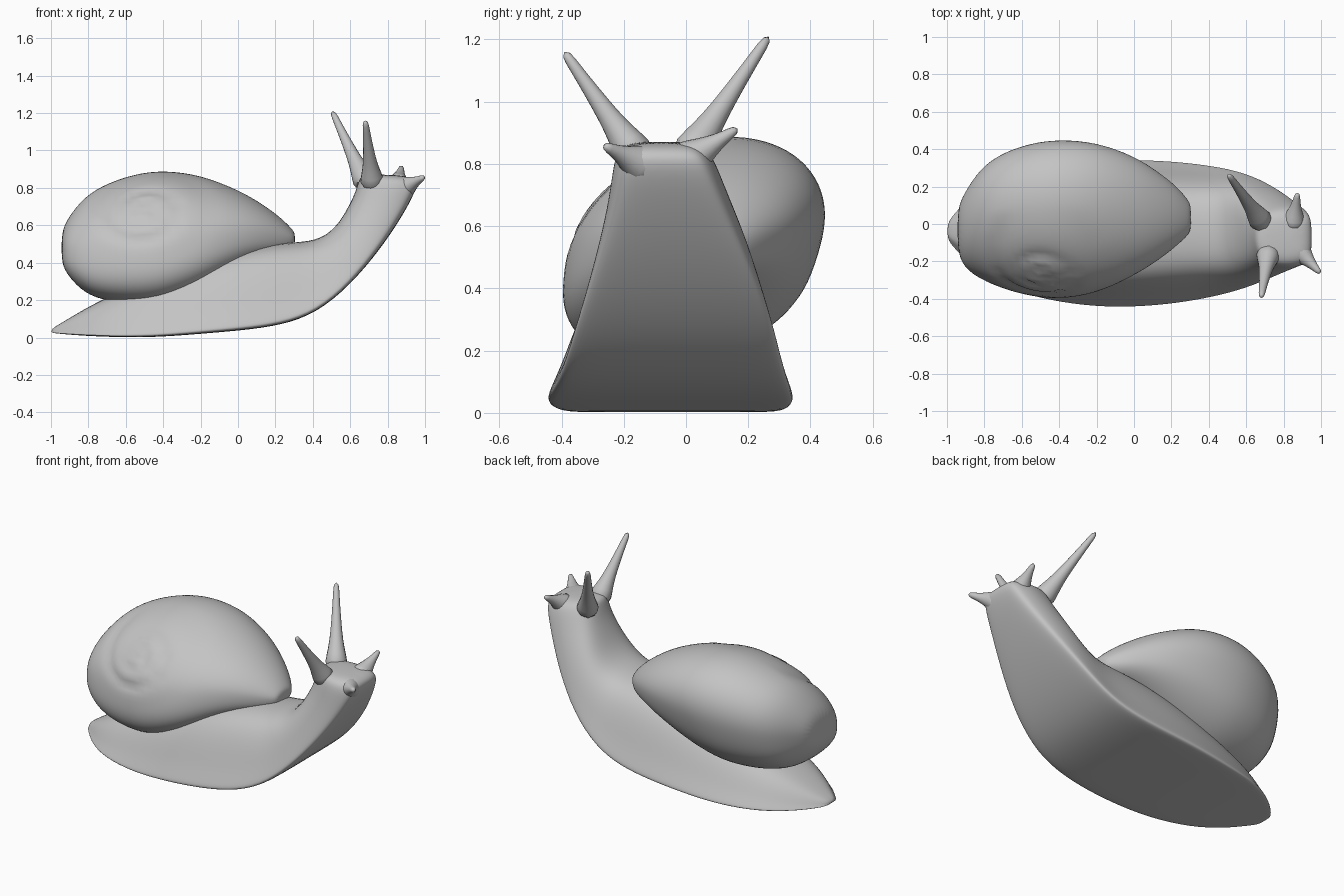
import bpy, bmesh, math
from mathutils import Vector

cube = bpy.data.objects.get("Cube")
if cube:
    bpy.data.objects.remove(cube, do_unlink=True)

# One plain grey for the whole animal
grey = bpy.data.materials.new("soft grey")
grey.use_nodes = True
grey.diffuse_color = (0.55, 0.55, 0.55, 1)
grey.node_tree.nodes["Principled BSDF"].inputs["Base Color"].default_value = grey.diffuse_color


def loft(name, rings, levels=2):
    """Skin a list of equal rings, cap both ends and smooth the result."""
    bm = bmesh.new()
    loops = [[bm.verts.new(p) for p in ring] for ring in rings]
    n = len(loops[0])
    for a, b in zip(loops, loops[1:]):
        for i in range(n):
            j = (i + 1) % n
            bm.faces.new((a[i], a[j], b[j], b[i]))
    bm.faces.new(loops[0])
    bm.faces.new(loops[-1])
    bmesh.ops.recalc_face_normals(bm, faces=bm.faces)
    mesh = bpy.data.meshes.new(name)
    bm.to_mesh(mesh)
    bm.free()
    obj = bpy.data.objects.new(name, mesh)
    bpy.context.collection.objects.link(obj)
    mesh.materials.append(grey)
    bpy.ops.object.select_all(action='DESELECT')
    obj.select_set(True)
    bpy.context.view_layer.objects.active = obj
    sub = obj.modifiers.new("smooth", 'SUBSURF')
    sub.levels = sub.render_levels = levels
    bpy.ops.object.modifier_apply(modifier=sub.name)
    bpy.ops.object.shade_smooth_by_angle(angle=math.radians(50))
    return obj


# Body: half profile (width, height) mirrored into a flat-soled section
half = [(0.5, 0), (0.95, 0), (1.0, 0.03), (0.97, 0.1), (0.87, 0.3),
        (0.76, 0.58), (0.59, 0.87), (0.29, 1.0)]
profile = half + [(-w, h) for w, h in reversed(half)]
# Rounder section that the neck and head blend into
round_half = [(0.4, 0), (0.72, 0.03), (0.84, 0.09), (0.92, 0.18), (1.0, 0.38),
              (0.95, 0.65), (0.75, 0.9), (0.3, 1.0)]
round_profile = round_half + [(-w, h) for w, h in reversed(round_half)]

# Sole x, sole z, back x, back z, centre y, half width, roundness: tail to head
stations = [
    (-1.0, .025, -1.0, .045, -.04, .045, 0),
    (-.95, .02, -.95, .075, -.035, .105, 0),
    (-.86, .012, -.86, .13, -.04, .2, 0),
    (-.7, .003, -.7, .22, -.04, .305, 0),
    (-.45, 0, -.45, .32, -.045, .37, 0),
    (-.2, .02, -.2, .42, -.05, .398, 0),
    (.02, .038, .02, .48, -.05, .398, 0),
    (.23, .065, .25, .51, -.045, .383, 0),
    (.42, .13, .42, .515, -.04, .357, .05),
    (.6, .28, .52, .585, -.035, .322, .2),
    (.76, .47, .58, .68, -.04, .26, .45),
    (.88, .65, .625, .77, -.055, .2, .75),
    (.955, .79, .645, .84, -.07, .165, 1),
    (.95, .84, .66, .865, -.075, .14, 1),
    (.89, .867, .72, .874, -.08, .085, 1),
]
rings = []
for sx, sz, bx, bz, cy, w, t in stations:
    sole, back = Vector((sx, cy, sz)), Vector((bx, cy, bz))
    ring = []
    for flat, rounded in zip(profile, round_profile):
        u, h = Vector(flat).lerp(Vector(rounded), t)
        ring.append(sole.lerp(back, h) + Vector((0, u * w, 0)))
    rings.append(ring)
loft("body", rings)

# Shell: leaning ovals at x, from low y to high y and low z to high z
ovals = [
    (-.945, -.14, .08, .40, .56),
    (-.91, -.23, .16, .33, .64),
    (-.82, -.29, .3, .235, .755),
    (-.7, -.34, .38, .195, .825),
    (-.55, -.38, .43, .18, .875),
    (-.4, -.395, .45, .185, .895),
    (-.2, -.365, .435, .26, .87),
    (0, -.28, .37, .37, .79),
    (.13, -.2, .285, .42, .715),
    (.23, -.12, .205, .445, .64),
    (.29, -.06, .13, .475, .58),
    (.305, -.03, .1, .5, .555),
]
SIDES = 24
rings = []
for x, y0, y1, z0, z1 in ovals:
    ry, rz = (y1 - y0) / 2 * 1.01, (z1 - z0) / 2 * 1.01
    # the lean fades out toward the opening
    lean = 0.27 * min(1, (0.31 - x) / 0.5)
    ring = []
    for i in range(SIDES):
        a = math.tau * i / SIDES
        c, s = math.cos(a), math.sin(a)
        full = 1 if s > 0 else 0.77
        y = (y0 + y1) / 2 + ry * (0.97 * math.copysign(abs(c) ** full, c) + lean * s)
        z = (z0 + z1) / 2 + rz * math.copysign(abs(s) ** full, s)
        ring.append(Vector((x, y, z)))
    rings.append(ring)
shell = loft("shell", rings)

# Shallow spiral seam winding out from the apex on the front of the shell
apex_x, apex_z, outer = -0.5, 0.68, 0.38
normals = [v.normal.copy() for v in shell.data.vertices]
for v, n in zip(shell.data.vertices, normals):
    dx, dz = v.co.x - apex_x, v.co.z - apex_z
    r = math.hypot(dx, dz * 1.3)
    if n.y < -0.1 and 0.02 < r < outer:
        turn = math.log(r / outer) / math.log(2.3) + math.atan2(dz, dx) / math.tau
        seam = abs((turn % 1) - 0.5) * 2
        fade = min(1, (outer - r) / 0.1) * min(1, (-n.y - 0.1) / 0.3)
        v.co -= n * 0.016 * seam ** 3 * fade


# Tentacles: tapered stalks with a flared root
def tentacle(name, root, tip, radii):
    root, tip = Vector(root), Vector(tip)
    turn = (tip - root).to_track_quat('Z', 'Y')
    rings = []
    for k, r in enumerate(radii):
        centre = root.lerp(tip, k / (len(radii) - 1))
        rings.append([centre + turn @ Vector((r * math.cos(a), r * math.sin(a), 0))
                      for a in (math.tau * i / 8 for i in range(8))])
    loft(name, rings, 1)


long_taper = (.085, .06, .043, .034, .027, .021, .017)
short_taper = (.085, .062, .038, .022, .015)
tentacle("left_eye_stalk", (.69, 0, .81), (.502, .268, 1.213), long_taper)
tentacle("right_eye_stalk", (.72, -.15, .81), (.68, -.393, 1.163), long_taper)
tentacle("left_feeler", (.85, -.01, .80), (.875, .168, .915), short_taper)
tentacle("right_feeler", (.87, -.13, .79), (.998, -.265, .86), short_taper)
